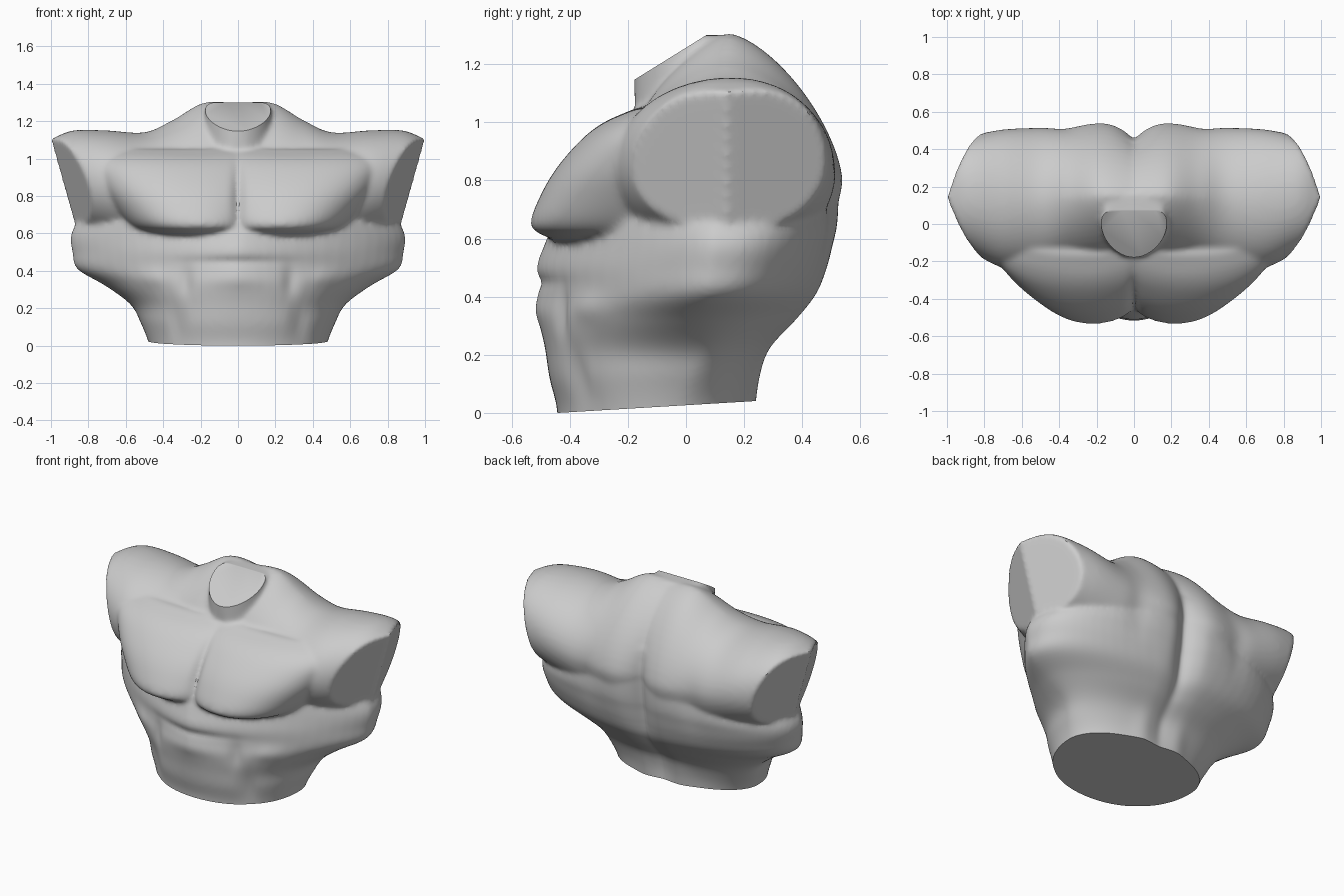
import bpy, bmesh, math
from mathutils import Vector

cube = bpy.data.objects.get("Cube")
if cube:
    bpy.data.objects.remove(cube, do_unlink=True)


def smooth_rows(rows, steps=6):
    """Catmull-Rom interpolation between the given section rows."""
    out = []
    for i in range(len(rows) - 1):
        a, b = rows[max(i - 1, 0)], rows[i]
        c, d = rows[i + 1], rows[min(i + 2, len(rows) - 1)]
        for s in range(steps):
            t = s / steps
            out.append([q + t * (r - p) / 2
                        + t * t * (p - 2.5 * q + 2 * r - u / 2)
                        + t ** 3 * (1.5 * (q - r) + (u - p) / 2)
                        for p, q, r, u in zip(a, b, c, d)])
    return out + [list(rows[-1])]


def unit_section(lower, upper, count=64):
    """Points of a unit superellipse with a power for each half."""
    for i in range(count):
        a = math.tau * i / count
        c, s = math.cos(a), math.sin(a)
        power = upper if s > 0 else lower
        yield (math.copysign(abs(c) ** (2 / power), c),
               math.copysign(abs(s) ** (2 / power), s))


def loft(rings):
    """Closed skin over a list of point rings."""
    bm = bmesh.new()
    loops = [[bm.verts.new(p) for p in ring] for ring in rings]
    for low, high in zip(loops, loops[1:]):
        for i in range(len(low)):
            j = (i + 1) % len(low)
            bm.faces.new((low[i], low[j], high[j], high[i]))
    bm.faces.new(loops[0][::-1])
    bm.faces.new(loops[-1])
    bmesh.ops.recalc_face_normals(bm, faces=bm.faces)
    return bm


def slice_off(bm, point, normal):
    """Cut away everything on the normal side and close the cut."""
    bmesh.ops.bisect_plane(bm, geom=bm.verts[:] + bm.edges[:] + bm.faces[:],
                           plane_co=Vector(point), plane_no=Vector(normal),
                           clear_outer=True)
    rim = [e for e in bm.edges if e.is_boundary]
    bmesh.ops.holes_fill(bm, edges=rim, sides=0)


# Trunk: height, half width, front, back, widest depth, front and back power
trunk_rows = [
    (-.08, .46, -.44, .24, -.04, 2.1, 2),
    (.02, .48, -.445, .24, -.04, 2.1, 2),
    (.12, .52, -.47, .25, .0, 2.1, 2),
    (.22, .575, -.485, .29, .05, 2.0, 2),
    (.32, .71, -.505, .385, .06, 1.7, 2),
    (.41, .86, -.505, .455, .08, 1.45, 2.1),
    (.5, .885, -.515, .49, .09, 1.4, 2.3),
    (.58, .895, -.49, .51, .1, 1.4, 2.4),
    (.65, .865, -.465, .525, .1, 1.45, 2.5),
    (.75, .79, -.425, .53, .1, 1.6, 2.4),
    (.85, .75, -.37, .52, .08, 1.7, 2.2),
    (.95, .70, -.29, .49, .08, 1.8, 2.2),
    (1.03, .60, -.2, .43, .08, 2, 2.2),
    (1.08, .40, -.10, .36, .08, 2, 2.2),
]
rings = []
for z, half, front, back, mid, low, high in smooth_rows(trunk_rows):
    rings.append([(half * u, mid + v * (back - mid if v > 0 else mid - front), z)
                  for u, v in unit_section(low, high)])
parts = [loft(rings)]

# Chest muscles: height, centre distance, half width, front
chest_rows = [
    (.58, .20, .20, -.40),
    (.61, .21, .31, -.49),
    (.65, .22, .37, -.535),
    (.75, .24, .43, -.5),
    (.85, .26, .47, -.44),
    (.95, .28, .48, -.35),
    (1.01, .28, .44, -.265),
    (1.05, .26, .36, -.17),
]
for side in (-1, 1):
    parts.append(loft([[(side * (x + half * u), -.1 + v * (-.1 - front), z)
                        for u, v in unit_section(2.1, 2.1)]
                       for z, x, half, front in smooth_rows(chest_rows)]))

# Shoulder girdle: distance from centre, front, back, top, bottom, power
girdle_rows = [
    (0, -.24, .53, 1.295, .30, 1.5),
    (.18, -.24, .54, 1.30, .30, 1.5),
    (.35, -.24, .52, 1.205, .40, 1.65),
    (.5, -.26, .515, 1.14, .5, 1.85),
    (.7, -.235, .505, 1.15, .58, 2),
    (.88, -.15, .47, 1.15, .64, 2.1),
    (1.0, -.12, .44, 1.105, .67, 2.1),
    (1.12, -.11, .41, 1.07, .69, 2.1),
]
half_rows = smooth_rows(girdle_rows)
full_rows = [[-r[0]] + r[1:] for r in half_rows[:0:-1]] + half_rows
rings = []
for x, front, back, top, bottom, power in full_rows:
    rings.append([(x, (front + back) / 2 + u * (back - front) / 2,
                   (top + bottom) / 2 + v * (top - bottom) / 2)
                  for u, v in unit_section(power, power)])
girdle = loft(rings)

# Angled arm cuts, two planes on each side
for side in (-1, 1):
    for lean in (.35, -.4):
        slice_off(girdle, (side, .14, 1.1), (side, lean, -.28))
parts.append(girdle)

# Neck column
parts.append(loft([[(.175 * u, .175 * v - .005, z)
                    for u, v in unit_section(1.8, 2)]
                   for z in (.9, 1.1, 1.2, 1.3)]))

# Fuse the volumes into one skin
merged = bmesh.new()
for part in parts:
    scratch = bpy.data.meshes.new("scratch")
    part.to_mesh(scratch)
    part.free()
    merged.from_mesh(scratch)
    bpy.data.meshes.remove(scratch)
mesh = bpy.data.meshes.new("torso")
merged.to_mesh(mesh)
merged.free()
torso = bpy.data.objects.new("torso", mesh)
bpy.context.collection.objects.link(torso)

remesh = torso.modifiers.new("fuse", 'REMESH')
remesh.mode = 'VOXEL'
remesh.voxel_size = .014
relax = torso.modifiers.new("relax", 'SMOOTH')
relax.factor = .5
relax.iterations = 8
bpy.context.view_layer.update()
graph = bpy.context.evaluated_depsgraph_get()
skin = bpy.data.meshes.new_from_object(torso.evaluated_get(graph))
torso.modifiers.clear()
torso.data = skin

# Muscle relief: side offset, height, width, tall, depth (mirrored)
front_relief = [
    (0, .83, .03, .17, -.025),      # chest cleft
    (.25, 1.03, .17, .02, -.012),   # collarbone crease
    (0, .36, .2, .05, .012),        # abdominal block
    (0, .45, .25, .025, -.012),     # abdominal crease
    (.28, .34, .04, .08, -.02),     # edge of abdominals
    (.33, .12, .05, .09, -.022),    # hip groove
    (.46, .36, .08, .05, .015),     # lower rib
]
back_relief = [
    (0, .65, .09, .45, -.055),      # spine hollow
    (0, .62, .035, .4, -.025),      # spine groove
    (.38, .72, .08, .16, -.012),    # shoulder blade groove
    (.13, .1, .07, .14, .012),      # lower back
]
bm = bmesh.new()
bm.from_mesh(skin)
bm.normal_update()
moves = []
for v in bm.verts:
    relief = front_relief if v.normal.y < 0 else back_relief
    push = sum(d * math.exp(-((abs(v.co.x) - x) / w) ** 2
                            - ((v.co.z - z) / h) ** 2)
               for x, z, w, h, d in relief)
    moves.append(push * v.normal.y)
for v, move in zip(bm.verts, moves):
    v.co.y += move

# Flat neck and waist cuts
slice_off(bm, (0, -.18, 1.145), (0, -.62, 1))
slice_off(bm, (0, -.44, 0), (0, .06, -1))
bmesh.ops.recalc_face_normals(bm, faces=bm.faces)
bm.to_mesh(skin)
bm.free()

# Single stone grey
stone = bpy.data.materials.new("stone grey")
stone.use_nodes = True
grey = (.6, .6, .6, 1)
stone.diffuse_color = grey
stone.node_tree.nodes["Principled BSDF"].inputs["Base Color"].default_value = grey
skin.materials.clear()
skin.materials.append(stone)

bpy.context.view_layer.objects.active = torso
torso.select_set(True)
bpy.ops.object.shade_smooth_by_angle(angle=math.radians(35))
